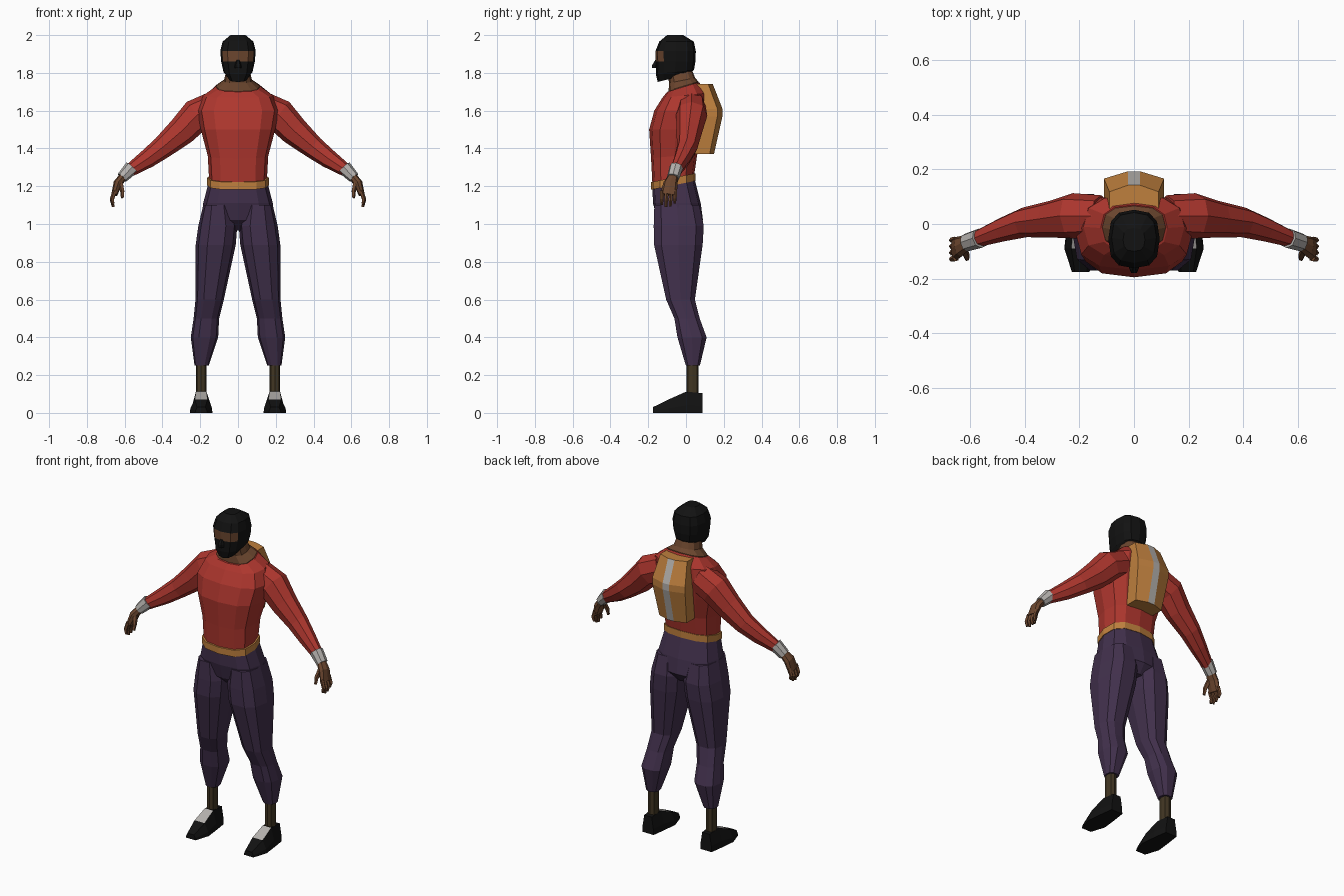
import bpy, bmesh, math
from mathutils import Vector


def material(name, r, g, b):
    m = bpy.data.materials.new(name)
    m.diffuse_color = (r, g, b, 1)
    return m


RED = material("red_cloth", 0.42, 0.037, 0.027)
PURPLE = material("purple_cloth", 0.054, 0.030, 0.073)
ORANGE = material("orange_leather", 0.52, 0.215, 0.048)
SKIN = material("brown_skin", 0.15, 0.062, 0.028)
BLACK = material("black", 0.006, 0.006, 0.006)
WHITE = material("pale_grey", 0.46, 0.44, 0.42)
SOCK = material("dark_sock", 0.052, 0.036, 0.016)


def loft(name, rings, mats, rule=None, mirror=False):
    """Skin a list of equal-length point rings; rule(centre, normal) picks the material."""
    bm = bmesh.new()
    vs = [[bm.verts.new(p) for p in ring] for ring in rings]
    n = len(vs[0])
    for a, b in zip(vs, vs[1:]):
        for i in range(n):
            j = (i + 1) % n
            bm.faces.new((a[i], a[j], b[j], b[i]))
    bm.faces.new(vs[0])
    bm.faces.new(vs[-1])
    bmesh.ops.recalc_face_normals(bm, faces=bm.faces)
    bm.normal_update()
    if rule:
        for f in bm.faces:
            f.material_index = rule(f.calc_center_median(), f.normal)
    mesh = bpy.data.meshes.new(name)
    bm.to_mesh(mesh)
    bm.free()
    for m in mats:
        mesh.materials.append(m)
    ob = bpy.data.objects.new(name, mesh)
    bpy.context.collection.objects.link(ob)
    if mirror:
        ob.modifiers.new("mirror", "MIRROR").use_clip = False
    return ob


def rounded(n, p):
    """Unit outline between an ellipse (p=1) and a box (p small)."""
    for i in range(n):
        a = 2 * math.pi * i / n
        c, s = math.cos(a), math.sin(a)
        yield math.copysign(abs(c) ** p, c), math.copysign(abs(s) ** p, s)


def level(z, x0, x1, yf, yb, tilt=0.0, n=12, p=0.75):
    """Horizontal ring; tilt raises its back edge."""
    cx, cy, rx, ry = (x0 + x1) / 2, (yf + yb) / 2, (x1 - x0) / 2, (yb - yf) / 2
    return [(cx + rx * c, cy + ry * s, z + tilt * ry * s) for c, s in rounded(n, p)]


def centred(rows, **kw):
    return [level(r[0], -r[1], r[1], *r[2:], **kw) for r in rows]


def tube(name, path, mat, n=8, p=0.9):
    """Mirrored limb along path points (x, y, z, thickness radius, y radius)."""
    pts = [Vector(q[:3]) for q in path]
    rings = []
    for i, q in enumerate(path):
        t = (pts[min(i + 1, len(pts) - 1)] - pts[max(i - 1, 0)]).normalized()
        v = t.cross(Vector((0, 1, 0))).normalized()
        u = v.cross(t)
        rings.append([pts[i] + v * q[3] * c + u * q[4] * s for c, s in rounded(n, p)])
    return loft(name, rings, [mat], mirror=True)


# Shirt body: (z, half width, front y, back y, tilt)
loft("shirt_body", centred([
    (1.235, 0.153, -0.178, 0.043, 0.2),
    (1.36, 0.16, -0.185, 0.06, 0.1),
    (1.50, 0.197, -0.195, 0.09),
    (1.60, 0.215, -0.168, 0.11),
    (1.68, 0.185, -0.125, 0.105, 0.1),
    (1.725, 0.122, -0.10, 0.07, 0.3)]), [RED])

# Sleeves and cuffs
tube("sleeve", [(0.12, 0.03, 1.62, 0.085, 0.075), (0.22, 0.03, 1.575, 0.088, 0.083),
                (0.30, 0.018, 1.49, 0.077, 0.068), (0.40, 0.006, 1.405, 0.06, 0.055),
                (0.48, -0.02, 1.345, 0.05, 0.044), (0.575, -0.055, 1.282, 0.034, 0.03)], RED)
tube("cuff", [(0.563, -0.052, 1.298, 0.039, 0.036),
              (0.614, -0.068, 1.245, 0.030, 0.033)], WHITE)

# Hands
tube("palm", [(0.605, -0.066, 1.255, 0.022, 0.026), (0.636, -0.082, 1.215, 0.024, 0.038),
              (0.655, -0.092, 1.155, 0.016, 0.044)], SKIN)
for i, length in enumerate((0.058, 0.07, 0.066, 0.05)):
    y = -0.126 + 0.023 * i
    tube("finger", [(0.652, y, 1.175, 0.012, 0.011), (0.667, y - 0.002, 1.165 - length * 0.6, 0.011, 0.010),
                    (0.66, y - 0.003, 1.16 - length, 0.007, 0.007)], SKIN, n=5)
tube("thumb", [(0.622, -0.098, 1.215, 0.015, 0.014), (0.612, -0.118, 1.175, 0.012, 0.012),
               (0.612, -0.128, 1.138, 0.008, 0.008)], SKIN, n=5)

# Belt
loft("belt", centred([(1.205, 0.163, -0.186, 0.05, 0.2),
                      (1.245, 0.163, -0.186, 0.05, 0.2)]), [ORANGE])

# Trousers: seat and legs
loft("trouser_seat", centred([
    (1.225, 0.155, -0.178, 0.043, 0.2),
    (1.11, 0.184, -0.175, 0.078),
    (1.02, 0.195, -0.15, 0.09),
    (0.965, 0.05, -0.09, 0.05)]), [PURPLE])
loft("trouser_leg", [level(*r, n=10) for r in [
    (1.10, 0.03, 0.184, -0.172, 0.075),
    (0.99, 0.004, 0.21, -0.176, 0.099),
    (0.89, 0.012, 0.224, -0.174, 0.093),
    (0.60, 0.075, 0.225, -0.108, 0.05),
    (0.50, 0.10, 0.235, -0.064, 0.075),
    (0.40, 0.105, 0.25, -0.048, 0.112),
    (0.25, 0.155, 0.23, -0.002, 0.075)]], [PURPLE], mirror=True)

# Ankles
loft("ankle", [level(z, 0.168, 0.222, 0.003, 0.066, n=8) for z in (0.27, 0.09)],
     [SOCK], mirror=True)

# Shoes with a pale instep: (y, bottom half width, top half width, top z)
loft("shoe", [[(0.195 - b, y, 0), (0.195 + b, y, 0), (0.195 + b * 0.95, y, z * 0.35),
               (0.195 + t, y, z), (0.195 - t, y, z), (0.195 - b * 0.95, y, z * 0.35)]
              for y, b, t, z in [(0.087, 0.038, 0.025, 0.105), (0.0, 0.05, 0.028, 0.112),
                                 (-0.09, 0.06, 0.034, 0.072), (-0.176, 0.032, 0.022, 0.03)]],
     [BLACK, WHITE], lambda c, n: int(n.z > 0.8 and -0.08 < c.y < -0.01), mirror=True)

# Neck
loft("neck", centred([
    (1.70, 0.118, -0.092, 0.066, 0.3),
    (1.73, 0.116, -0.092, 0.066, 0.3),
    (1.76, 0.075, -0.09, 0.048, 0.2),
    (1.82, 0.06, -0.10, 0.03)]), [SKIN])

# Masked head with the eye opening as skin-coloured faces
loft("masked_head", centred([
    (1.772, 0.05, -0.15, 0.015, 0.24),
    (1.805, 0.077, -0.16, 0.042, 0.1),
    (1.86, 0.089, -0.16, 0.05),
    (1.915, 0.094, -0.162, 0.052),
    (1.965, 0.082, -0.142, 0.042),
    (2.0, 0.04, -0.10, -0.015)]), [BLACK, SKIN],
    lambda c, n: int(1.865 < c.z < 1.91 and c.y < -0.125))
loft("masked_nose", centred([(1.825, 0.018, -0.181, -0.14), (1.842, 0.017, -0.181, -0.14),
                             (1.868, 0.009, -0.164, -0.14)], n=6), [BLACK])

# Backpack with a pale centre stripe: (z, half width, side depth, middle depth)
loft("backpack", [[(-w, 0.05, z), (-w, a, z), (-0.022, b, z), (0.022, b, z), (w, a, z), (w, 0.05, z)]
                  for z, w, a, b in [(1.74, 0.09, 0.118, 0.142), (1.61, 0.11, 0.166, 0.193),
                                     (1.57, 0.11, 0.166, 0.193), (1.37, 0.092, 0.125, 0.148)]],
     [ORANGE, WHITE], lambda c, n: int(abs(c.x) < 0.01 and n.y > 0.5))
